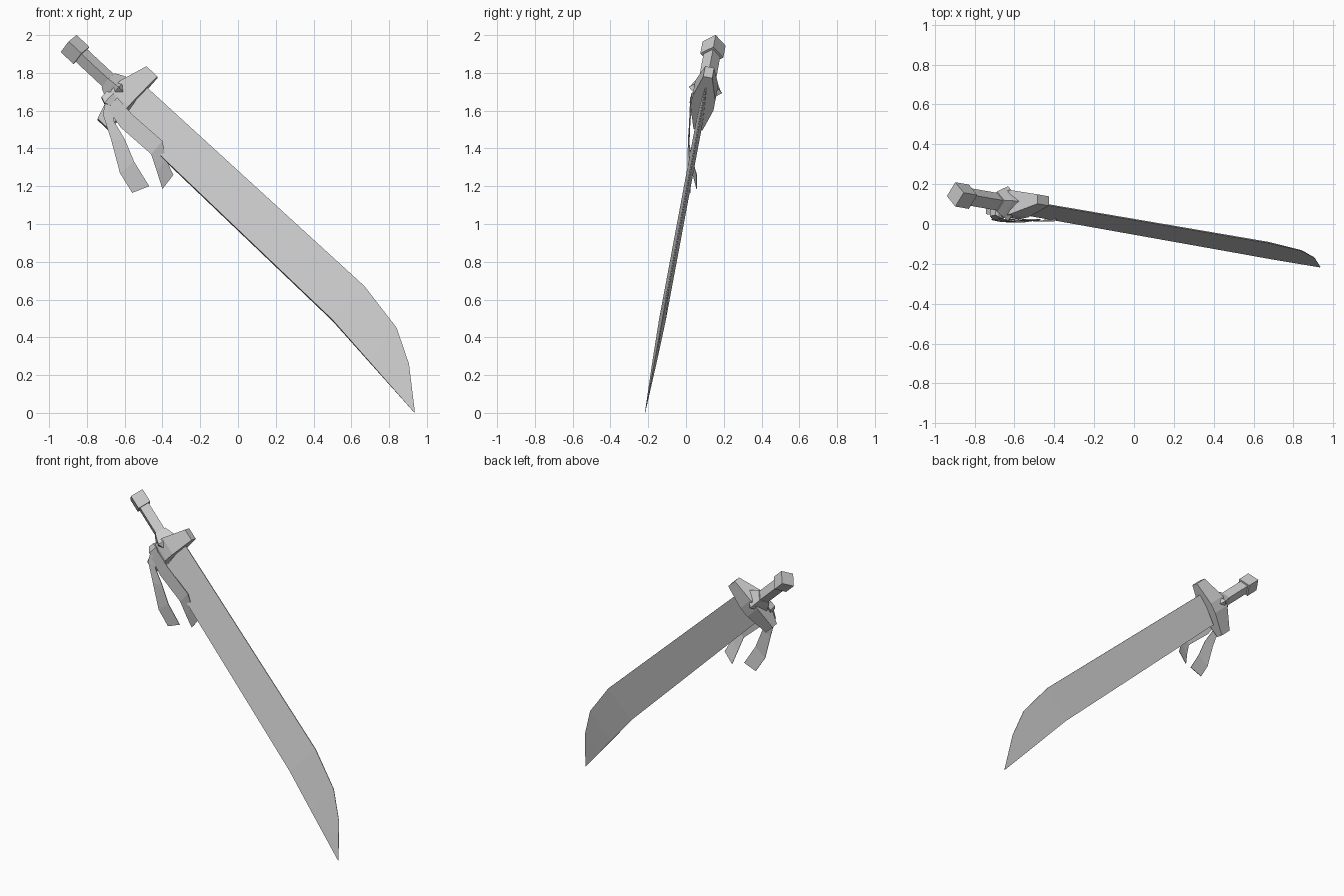
import bpy
import bmesh
from mathutils import Vector

cube = bpy.data.objects.get("Cube")
if cube:
    bpy.data.objects.remove(cube, do_unlink=True)

steel = bpy.data.materials.new("plain grey")
steel.use_nodes = True
GREY = (0.6, 0.6, 0.6, 1)
steel.diffuse_color = GREY
steel.node_tree.nodes["Principled BSDF"].inputs["Base Color"].default_value = GREY

# The sword lies in a plane leaning back from the tip
LEAN, SHIFT = 0.187, -0.217
NORMAL = Vector((0, 1, -LEAN)).normalized()
ALONG, ACROSS = Vector((0.73, -0.68)), Vector((0.68, 0.73))
CENTRE = Vector((-0.585, 1.665))


def on_plane(x, z, t=0.0):
    return Vector((x, SHIFT + LEAN * z, z)) + NORMAL * t


def local(s, w, t):
    """Point by distance along the sword, across it and through it."""
    p = CENTRE + ALONG * s + ACROSS * w
    return on_plane(p.x, p.y, t)


def loft(name, rings):
    """Skin closed rings of points and cap both ends."""
    bm = bmesh.new()
    rows = [[bm.verts.new(p) for p in ring] for ring in rings]
    n = len(rows[0])
    for a, b in zip(rows, rows[1:]):
        for i in range(n):
            j = (i + 1) % n
            bm.faces.new((a[i], a[j], b[j], b[i]))
    bm.faces.new(rows[0][::-1])
    bm.faces.new(rows[-1])
    bmesh.ops.recalc_face_normals(bm, faces=bm.faces)
    mesh = bpy.data.meshes.new(name)
    bm.to_mesh(mesh)
    bm.free()
    mesh.materials.append(steel)
    obj = bpy.data.objects.new(name, mesh)
    bpy.context.collection.objects.link(obj)
    return obj


def diamond(s, r):
    return [local(s, r, 0), local(s, 0, r), local(s, -r, 0), local(s, 0, -r)]


# Diamond-section grip parts
loft("pommel", [diamond(-0.427, 0.062), diamond(-0.334, 0.062)])
loft("grip", [diamond(-0.34, 0.045), diamond(-0.13, 0.045)])
loft("grip_collar", [diamond(-0.13, 0.045), diamond(-0.065, 0.09), diamond(-0.03, 0.06)])


# Crossguard, thick in the middle and narrow at both ends
def guard_ring(w, back, t):
    return [local(back, w, -t), local(0.04, w, -t), local(0.04, w, t), local(back, w, t)]


loft("crossguard", [guard_ring(-0.19, -0.04, 0.024), guard_ring(-0.035, -0.085, 0.062),
                    guard_ring(0.035, -0.085, 0.062), guard_ring(0.19, -0.04, 0.024)])

# Blade: thick lower spine, thin upper edge (spine x, z, edge x, z, half thickness)
blade = [(-0.61, 1.55, -0.49, 1.73, 0.018), (0.5, 0.49, 0.67, 0.67, 0.018),
         (0.69, 0.276, 0.84, 0.45, 0.012), (0.80, 0.152, 0.905, 0.26, 0.007),
         (0.933, 0.002, 0.936, 0.006, 0.001)]
loft("blade", [[on_plane(a, b, -t), on_plane(c, d, -t / 6),
                on_plane(c, d, t / 6), on_plane(a, b, t)] for a, b, c, d, t in blade])


# Cloth ribbons (left x, z, right x, z, depth y)
def ribbon(name, rows):
    rings = []
    for a, b, c, d, y in rows:
        rings.append([Vector((a, y, b)), Vector((c, y, d)),
                      Vector((c, y + 0.004, d)), Vector((a, y + 0.004, b))])
    loft(name, rings)


ribbon("outer_ribbon", [(-0.70, 1.66, -0.65, 1.63, 0.03), (-0.715, 1.58, -0.66, 1.55, 0.02),
                        (-0.67, 1.44, -0.60, 1.45, 0.01), (-0.625, 1.27, -0.55, 1.33, 0.008),
                        (-0.56, 1.165, -0.47, 1.20, 0.02)])
ribbon("inner_ribbon", [(-0.69, 1.61, -0.64, 1.67, 0.022), (-0.62, 1.51, -0.56, 1.58, 0.018),
                        (-0.46, 1.37, -0.40, 1.44, 0.012), (-0.43, 1.28, -0.38, 1.34, 0.03),
                        (-0.40, 1.185, -0.342, 1.26, 0.055)])

# Cloth tied round the grip, with a small knot in front
loft("cloth_wrap", [diamond(-0.14, 0.052), diamond(-0.10, 0.072), diamond(-0.08, 0.08)])
loft("cloth_knot", [[local(s, -0.075 - r, t), local(s, -0.075 + r, t),
                     local(s, -0.075 + r, t + 0.05), local(s, -0.075 - r, t + 0.05)]
                    for s, r, t in ((-0.10, 0.02, -0.055), (-0.065, 0.035, -0.07),
                                    (-0.03, 0.02, -0.06))])
